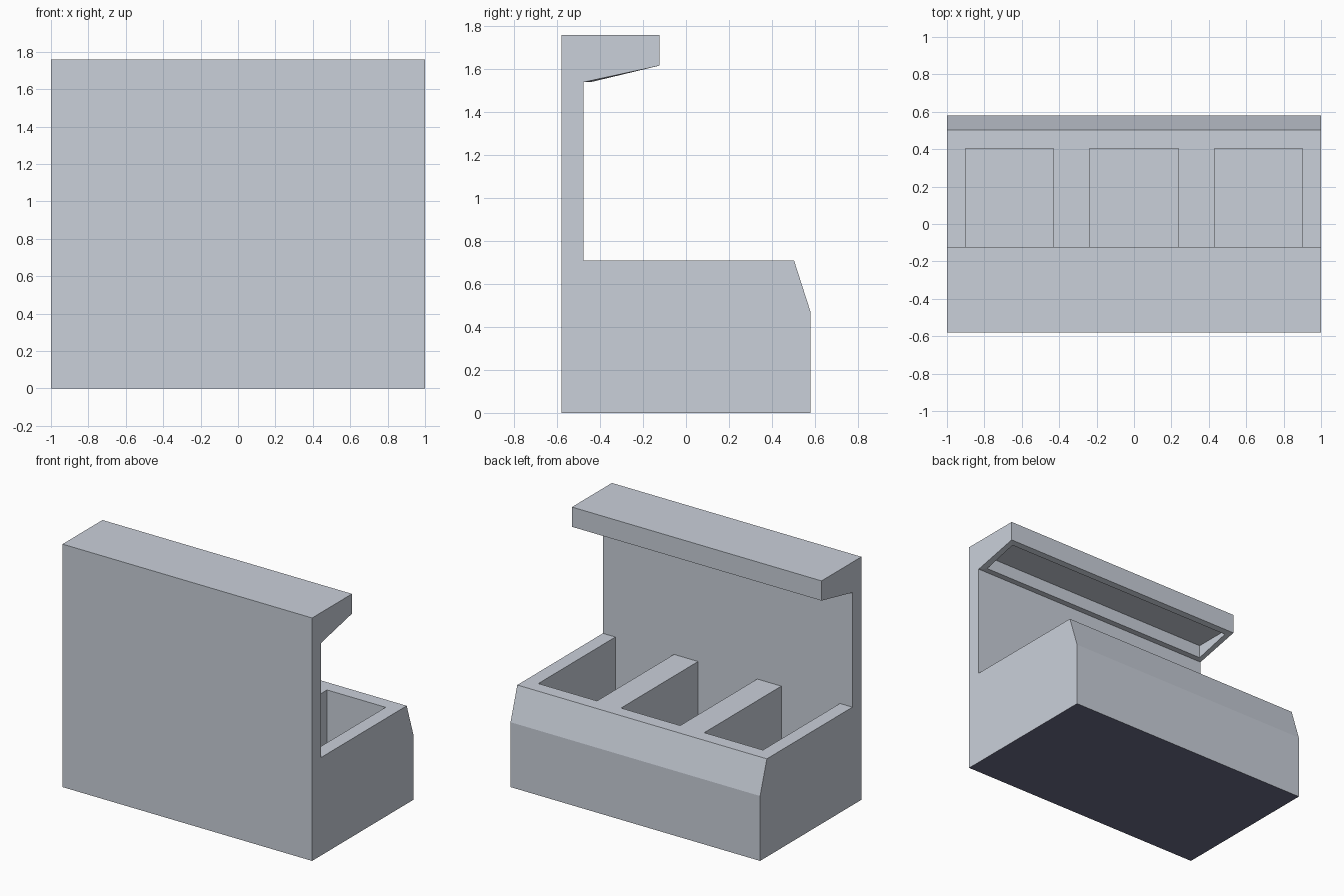
import bpy, bmesh
from mathutils import Vector

if "Cube" in bpy.data.objects:
    bpy.data.objects.remove(bpy.data.objects["Cube"])


def flat_colour(name, rgb):
    mat = bpy.data.materials.new(name)
    mat.diffuse_color = (*rgb, 1.0)
    mat.use_nodes = True
    mat.node_tree.nodes["Principled BSDF"].inputs["Base Color"].default_value = mat.diffuse_color
    return mat


grey = flat_colour("light_grey", (0.59, 0.63, 0.70))
navy = flat_colour("dark_slate_blue", (0.15, 0.155, 0.25))


def face(bm, points, facing):
    """Add a flat face turned towards the given direction."""
    f = bm.faces.new([bm.verts.new(p) for p in points])
    f.normal_update()
    if f.normal.dot(Vector(facing)) < 0:
        f.normal_flip()
    return f


def finish(bm, name):
    bmesh.ops.remove_doubles(bm, verts=bm.verts[:], dist=0.0001)
    mesh = bpy.data.meshes.new(name)
    bm.to_mesh(mesh)
    bm.free()
    mesh.materials.append(grey)
    mesh.materials.append(navy)
    obj = bpy.data.objects.new(name, mesh)
    bpy.context.collection.objects.link(obj)
    return obj


W, TOP, WALL = 1.0, 0.71, -0.477     # half width, deck height, back wall plane
DECK_EDGE = 0.503

# Side profile (y, z): base, sloped edge, deck, wall, overhanging hood
profile = [(-0.58, 0), (0.58, 0), (0.58, 0.47), (DECK_EDGE, TOP), (WALL, TOP),
           (WALL, 1.54), (-0.123, 1.617), (-0.123, 1.76), (-0.58, 1.76)]
BOTTOM, DECK, UNDERSIDE = 0, 3, 5    # profile edges with special handling

# Stand shell: end panels plus a strip per profile edge, with a dark base
bm = bmesh.new()
for x in (-W, W):
    face(bm, [(x, y, z) for y, z in profile], (x, 0, 0))
under = None
for i, (y0, z0) in enumerate(profile):
    if i == DECK:
        continue
    y1, z1 = profile[(i + 1) % len(profile)]
    f = face(bm, [(-W, y0, z0), (W, y0, z0), (W, y1, z1), (-W, y1, z1)],
             (0, z1 - z0, y0 - y1))
    if i == BOTTOM:
        f.material_index = 1
    if i == UNDERSIDE:
        under = f

# Hood recess: rim around the underside, then a flat roof pushed upwards
bmesh.ops.inset_individual(bm, faces=[under], thickness=0.06)
for v in under.verts:
    if v.co.y < -0.3:
        v.co.z = 1.542
bmesh.ops.inset_individual(bm, faces=[under], thickness=0.0)
for v in under.verts:
    v.co.z = 1.637
finish(bm, "stand_shell")

# Counter deck: ribs alternating with three deep bins
bm = bmesh.new()
FLOOR, FRONT = 0.2, 0.405
xs = [-W, -0.9, -0.43, -0.237, 0.237, 0.43, 0.9, W]
for i, (a, b) in enumerate(zip(xs, xs[1:])):
    is_bin = i % 2 == 1
    start = FRONT if is_bin else WALL
    face(bm, [(a, start, TOP), (b, start, TOP), (b, DECK_EDGE, TOP), (a, DECK_EDGE, TOP)],
         (0, 0, 1))
    if not is_bin:
        continue
    face(bm, [(a, WALL, FLOOR), (b, WALL, FLOOR), (b, FRONT, FLOOR), (a, FRONT, FLOOR)],
         (0, 0, 1))
    for x, d in ((a, 1), (b, -1)):
        face(bm, [(x, WALL, FLOOR), (x, FRONT, FLOOR), (x, FRONT, TOP), (x, WALL, TOP)],
             (d, 0, 0))
    for y, d in ((WALL, 1), (FRONT, -1)):
        face(bm, [(a, y, FLOOR), (b, y, FLOOR), (b, y, TOP), (a, y, TOP)], (0, d, 0))
finish(bm, "counter_bins")
